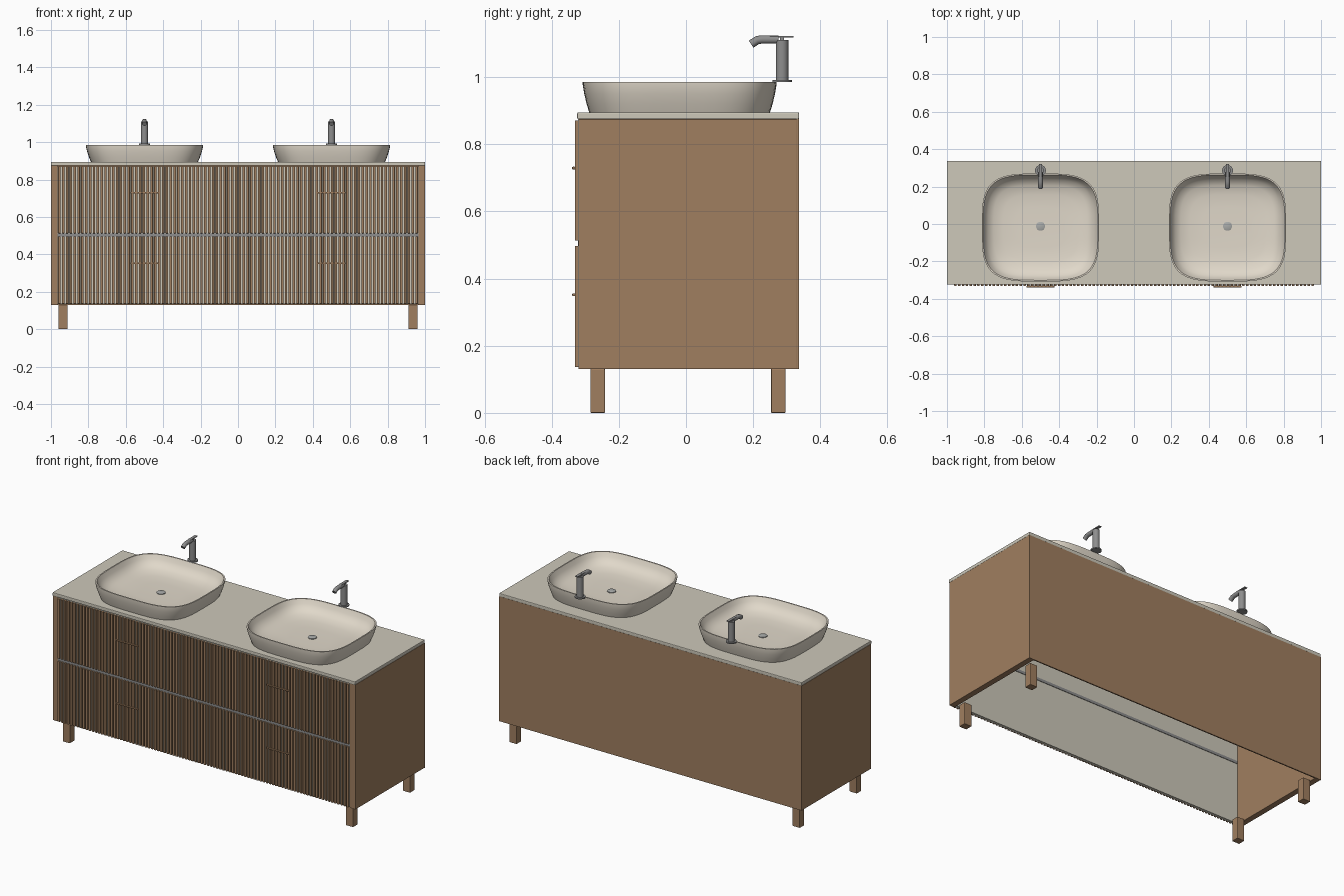
import bpy, bmesh
from math import cos, sin, pi, copysign
from mathutils import Vector

if "Cube" in bpy.data.objects:
    bpy.data.objects.remove(bpy.data.objects["Cube"], do_unlink=True)


def material(name, rgb):
    m = bpy.data.materials.new(name)
    m.use_nodes = True
    m.diffuse_color = (*rgb, 1)
    m.node_tree.nodes["Principled BSDF"].inputs["Base Color"].default_value = (*rgb, 1)
    return m


WOOD = material("oak wood", (0.35, 0.21, 0.115))
STONE = material("stone grey", (0.61, 0.58, 0.49))
CERAMIC = material("warm ceramic", (0.75, 0.69, 0.59))
METAL = material("brushed metal", (0.27, 0.27, 0.27))
DRAIN = material("drain grey", (0.40, 0.41, 0.40))


def add(name, bm, mat, smooth=False):
    bmesh.ops.recalc_face_normals(bm, faces=bm.faces)
    mesh = bpy.data.meshes.new(name)
    bm.to_mesh(mesh)
    bm.free()
    mesh.materials.append(mat)
    ob = bpy.data.objects.new(name, mesh)
    bpy.context.scene.collection.objects.link(ob)
    if smooth:
        bpy.ops.object.select_all(action='DESELECT')
        ob.select_set(True)
        bpy.context.view_layer.objects.active = ob
        bpy.ops.object.shade_smooth_by_angle(angle=0.7)
    return ob


def box(name, x, y, z, mat, bevel=0.0):
    """Box from three (min, max) ranges."""
    bm = bmesh.new()
    bmesh.ops.create_cube(bm, size=1)
    for v in bm.verts:
        v.co = [(r[0] + r[1]) / 2 + c * (r[1] - r[0]) for r, c in zip((x, y, z), v.co)]
    ob = add(name, bm, mat)
    if bevel:
        mod = ob.modifiers.new("soft edges", 'BEVEL')
        mod.width, mod.segments = bevel, 2
    return ob


def loft(name, rings, mat, cap_start=True):
    """Skin a list of closed rings of points and cap the ends."""
    bm = bmesh.new()
    loops = [[bm.verts.new(p) for p in ring] for ring in rings]
    n = len(loops[0])
    for a, b in zip(loops, loops[1:]):
        for i in range(n):
            j = (i + 1) % n
            bm.faces.new((a[i], a[j], b[j], b[i]))
    if cap_start:
        bm.faces.new(loops[0])
    bm.faces.new(loops[-1])
    return add(name, bm, mat, smooth=True)


def oval(cx, cy, hx, hy, z, power=2.0, n=72):
    """Horizontal superellipse ring."""
    ring = []
    for i in range(n):
        c, s = cos(2 * pi * i / n), sin(2 * pi * i / n)
        ring.append((cx + hx * copysign(abs(c) ** (2 / power), c),
                     cy + hy * copysign(abs(s) ** (2 / power), s), z))
    return ring


def tube(name, path, radius, mat, n=20):
    """Round tube along a path in the YZ plane, with mitred bends."""
    pts = [Vector(p) for p in path]
    rings = []
    for k, p in enumerate(pts):
        t = (pts[min(k + 1, len(pts) - 1)] - pts[max(k - 1, 0)]).normalized()
        side = Vector((1, 0, 0))
        up = t.cross(side)
        rings.append([p + radius * (cos(2 * pi * i / n) * side + sin(2 * pi * i / n) * up)
                      for i in range(n)])
    return loft(name, rings, mat)


# Carcass: open underneath
for side, s in (("left", 1), ("right", -1)):
    box(side + "_side_panel", sorted((s * 0.965, s)), (-0.32, 0.33), (0.13, 0.875), WOOD, 0.002)
box("back_panel", (-1, 1), (0.329, 0.336), (0.13, 0.875), WOOD)
box("countertop", (-1, 1), (-0.324, 0.337), (0.874, 0.895), STONE, 0.004)
box("drawer_gap_rail", (-0.965, 0.965), (-0.322, -0.302), (0.497, 0.513), METAL)

# Slatted drawer fronts
COUNT = 94
PITCH = 1.93 / COUNT
for level, z0, z1 in (("lower", 0.136, 0.497), ("upper", 0.513, 0.871)):
    box(level + "_drawer_front", (-0.965, 0.965), (-0.321, -0.305), (z0, z1), STONE)
    x0 = -0.965 + PITCH * 0.18
    slats = box(level + "_drawer_slats", (x0, x0 + PITCH * 0.64), (-0.331, -0.319),
                (z0, z1), WOOD, 0.002)
    arr = slats.modifiers.new("repeat", 'ARRAY')
    arr.count = COUNT
    arr.use_relative_offset = False
    arr.use_constant_offset = True
    arr.constant_offset_displace = (PITCH, 0, 0)

# Legs
for xs, s in (("left", 1), ("right", -1)):
    for ys, y in (("front", -0.263), ("back", 0.275)):
        box(f"{ys}_{xs}_leg", sorted((s * 0.912, s * 0.96)), (y - 0.022, y + 0.022),
            (0, 0.131), WOOD, 0.003)

# Basins, taps and handles, one set per side
BASIN = ((0.286, 0.269, 0.894), (0.297, 0.277, 0.92), (0.307, 0.284, 0.95), (0.314, 0.289, 0.98),
         (0.314, 0.289, 0.985), (0.307, 0.282, 0.985), (0.296, 0.271, 0.96), (0.28, 0.255, 0.937),
         (0.25, 0.226, 0.92), (0.2, 0.176, 0.91), (0.13, 0.11, 0.907))
for side, x in (("left", 0.5), ("right", -0.5)):
    loft(side + "_basin", [oval(x, -0.019, hx, hy, z, 3.6) for hx, hy, z in BASIN], CERAMIC)
    loft(side + "_drain", [oval(x, -0.012, r, r, z, n=32)
                           for r, z in ((0.024, 0.905), (0.024, 0.911), (0.02, 0.913))], DRAIN)
    loft(side + "_tap_body", [oval(x, 0.286, r, r, z, n=32) for r, z in
                              ((0.029, 0.985), (0.029, 0.992), (0.0185, 0.992), (0.0185, 1.11))], METAL)
    tube(side + "_tap_spout", [(x, 0.275, 1.112), (x, 0.225, 1.112), (x, 0.212, 1.11),
                               (x, 0.194, 1.098)], 0.0125, METAL)
    box(side + "_tap_lever", (x - 0.009, x + 0.009), (0.25, 0.32), (1.118, 1.123), METAL, 0.001)
    box(side + "_lever_stem", (x - 0.006, x + 0.006), (0.28, 0.292), (1.108, 1.12), METAL)
    for level, z in (("lower", 0.352), ("upper", 0.729)):
        box(f"{side}_{level}_handle", (x - 0.075, x + 0.075), (-0.339, -0.33),
            (z - 0.004, z + 0.004), WOOD, 0.002)
